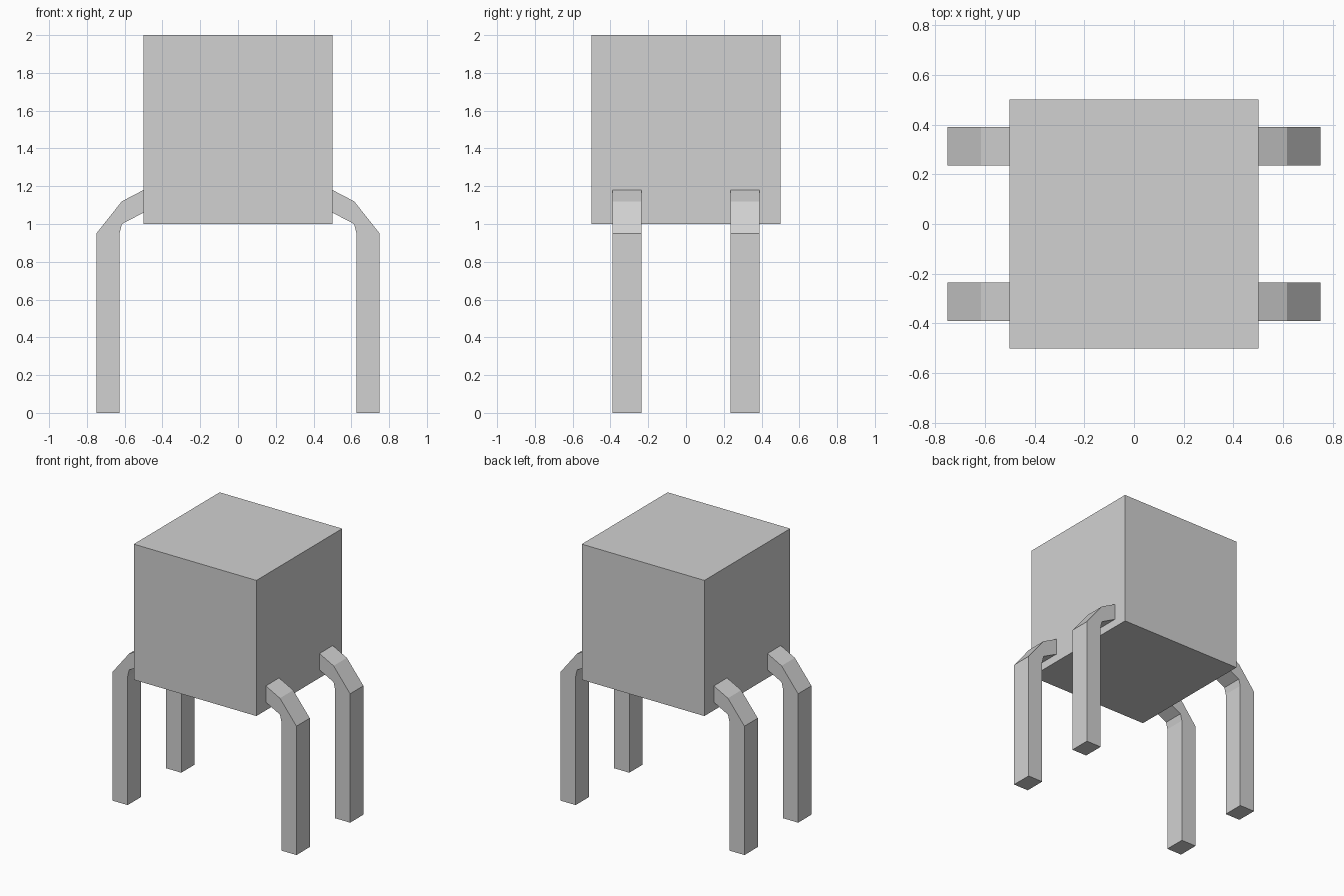
import bpy
import bmesh

default_cube = bpy.data.objects.get("Cube")
if default_cube:
    bpy.data.objects.remove(default_cube, do_unlink=True)

# Single matte grey for every part
grey = bpy.data.materials.new("light_grey")
grey.use_nodes = True
colour = (0.64, 0.64, 0.64, 1)
grey.diffuse_color = colour
grey.node_tree.nodes["Principled BSDF"].inputs["Base Color"].default_value = colour


def add_object(name, bm):
    bmesh.ops.recalc_face_normals(bm, faces=bm.faces)
    mesh = bpy.data.meshes.new(name)
    bm.to_mesh(mesh)
    bm.free()
    mesh.materials.append(grey)
    obj = bpy.data.objects.new(name, mesh)
    bpy.context.scene.collection.objects.link(obj)
    return obj


# Cube body
bm = bmesh.new()
bmesh.ops.create_cube(bm, size=1)
body = add_object("body", bm)
body.location.z = 1.5

# Bent leg outline in x and z: outer edge down, inner edge back up
LEG_PROFILE = [(0.5, 1.18), (0.615, 1.12), (0.75, 0.95), (0.75, 0),
               (0.627, 0), (0.627, 0.95), (0.615, 1.0), (0.5, 1.06)]
LEG_NEAR, LEG_WIDTH = 0.235, 0.155


def add_leg(name, side, end):
    bm = bmesh.new()
    outline = [bm.verts.new((side * x, end * LEG_NEAR, z)) for x, z in LEG_PROFILE]
    face = bm.faces.new(outline)
    extruded = bmesh.ops.extrude_face_region(bm, geom=[face], use_keep_orig=True)
    moved = [v for v in extruded["geom"] if isinstance(v, bmesh.types.BMVert)]
    bmesh.ops.translate(bm, verts=moved, vec=(0, end * LEG_WIDTH, 0))
    add_object(name, bm)


# Four legs, mirrored across both axes
for side, side_name in ((1, "left"), (-1, "right")):
    for end, end_name in ((-1, "front"), (1, "back")):
        add_leg(f"{end_name}_{side_name}_leg", side, end)
